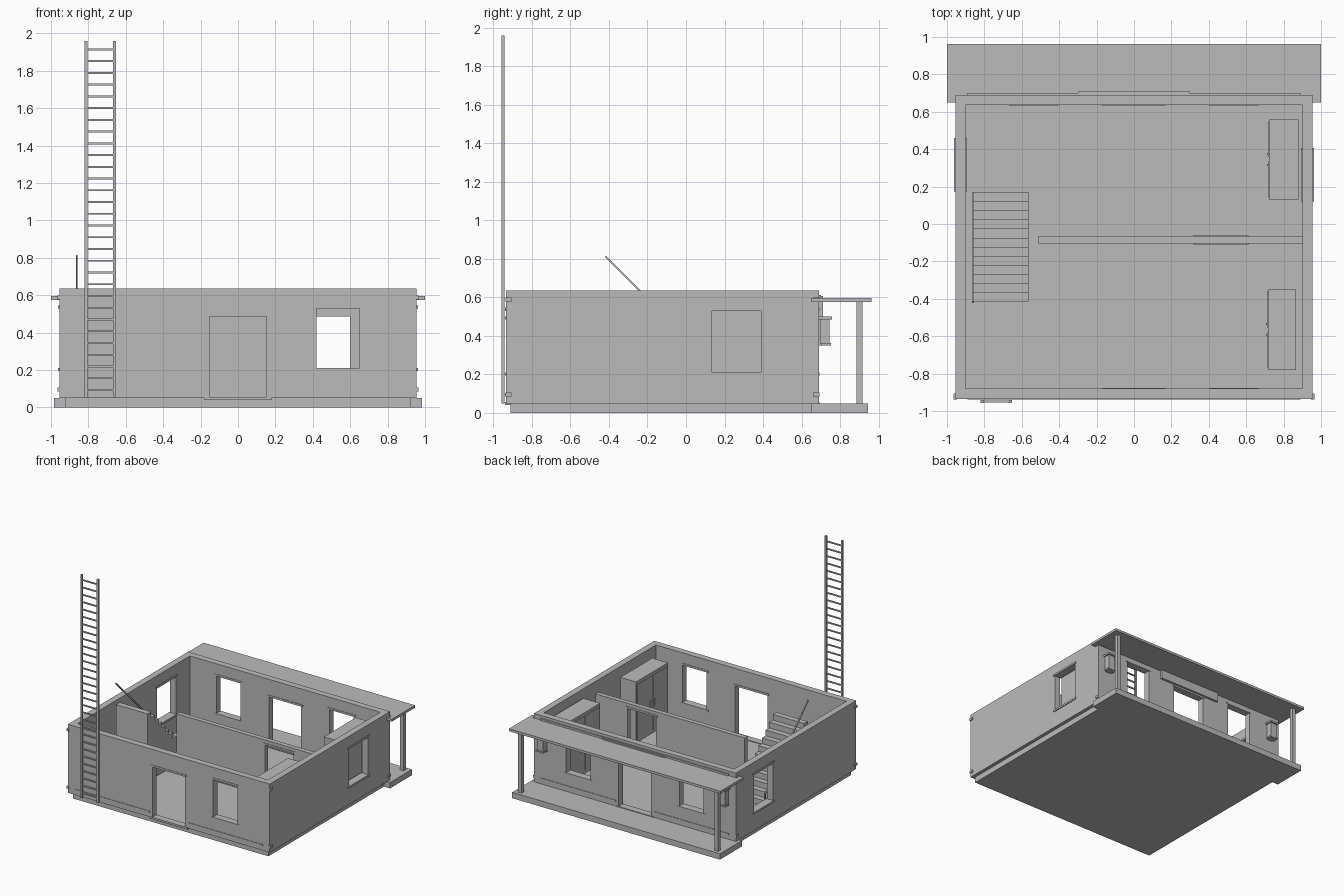
import bpy
import bmesh
from mathutils import Vector, Matrix

# Remove the default cube only
default_cube = bpy.data.objects.get("Cube")
if default_cube:
    bpy.data.objects.remove(default_cube, do_unlink=True)

# Single flat colour
GREY = (0.5, 0.5, 0.5, 1.0)
plaster = bpy.data.materials.new("plain_grey")
plaster.use_nodes = True
plaster.diffuse_color = GREY
plaster.node_tree.nodes["Principled BSDF"].inputs["Base Color"].default_value = GREY


def make_object(name, bm):
    mesh = bpy.data.meshes.new(name)
    bm.to_mesh(mesh)
    bm.free()
    mesh.materials.append(plaster)
    obj = bpy.data.objects.new(name, mesh)
    bpy.context.scene.collection.objects.link(obj)
    return obj


def add_box(bm, x, y, z):
    """Add a box given its (min, max) span along each axis."""
    centre = Vector([(s[0] + s[1]) / 2 for s in (x, y, z)])
    size = Vector([s[1] - s[0] for s in (x, y, z)])
    matrix = Matrix.Translation(centre) @ Matrix.Diagonal(size.to_4d())
    bmesh.ops.create_cube(bm, size=1, matrix=matrix)


def boxes(name, *spans):
    bm = bmesh.new()
    for x, y, z in spans:
        add_box(bm, x, y, z)
    return make_object(name, bm)


def cut(target, *spans):
    """Subtract box-shaped openings from the target."""
    for span in spans:
        cutter = boxes("opening_cutter", span)
        cutter.hide_render = True
        mod = target.modifiers.new("opening", 'BOOLEAN')
        mod.operation = 'DIFFERENCE'
        mod.solver = 'EXACT'
        mod.object = cutter
        bpy.context.view_layer.objects.active = target
        bpy.ops.object.modifier_apply(modifier=mod.name)
        bpy.data.objects.remove(cutter, do_unlink=True)


def around(centre, half):
    return (centre - half, centre + half)


# Main dimensions
SIDE, FRONT, BACK = 0.955, -0.935, 0.69
THICK = 0.055
FLOOR, TOP = 0.05, 0.635
IN_SIDE, IN_FRONT, IN_BACK = SIDE - THICK, FRONT + THICK, BACK - THICK
window_z = (0.21, 0.53)
door_z = (0.04, 0.485)
door_x = around(0, 0.153)
window_x = (0.42, 0.65)
mirror_window_x = (-0.65, -0.42)
east_window_y = (0.135, 0.39)
west_window_y = (0.19, 0.445)
through_front = (FRONT - 0.1, IN_FRONT + 0.1)
through_back = (IN_BACK - 0.1, BACK + 0.1)
through_east = (IN_SIDE - 0.1, SIDE + 0.1)
through_west = (-SIDE - 0.1, -IN_SIDE + 0.1)

# Foundation and porch slab
boxes("foundation", ((-0.925, 0.925), (-0.91, 0.66), (0, FLOOR)))
boxes("porch_slab", ((-0.983, 0.983), (0.65, 0.945), (0, FLOOR)))

# Outer walls with door and window openings
walls = boxes("outer_walls", ((-SIDE, SIDE), (FRONT, BACK), (FLOOR, TOP)))
cut(walls,
    ((-IN_SIDE, IN_SIDE), (IN_FRONT, IN_BACK), (-1, 1)),
    (door_x, through_front, door_z),
    (window_x, through_front, window_z),
    (door_x, through_back, door_z),
    (window_x, through_back, window_z),
    (mirror_window_x, through_back, window_z),
    (through_east, east_window_y, window_z),
    (through_west, west_window_y, window_z))

# Dividing wall with its doorway
divider_y = (-0.105, -0.065)
inner_door_x = (0.33, 0.6)
divider = boxes("dividing_wall", ((-0.51, IN_SIDE), divider_y, (FLOOR, 0.528)))
cut(divider, (inner_door_x, around(-0.085, 0.1), door_z))


# Thin lintels and sills, on both faces of the wall
def trims(name, spans, faces, heights, along_x, depth):
    bm = bmesh.new()
    across = (faces[0] - depth, faces[1] + depth)
    for low, high in spans:
        along = (low - 0.015, high + 0.015)
        for z in heights:
            # two strips, one proud of each wall face
            for strip in ((across[0], faces[0]), (faces[1], across[1])):
                if along_x:
                    add_box(bm, along, strip, around(z, 0.008))
                else:
                    add_box(bm, strip, along, around(z, 0.008))
    make_object(name, bm)


window_edges = (window_z[0] - 0.008, window_z[1] + 0.008)
door_edge = (door_z[1] + 0.008,)
front_faces, back_faces = (FRONT, IN_FRONT), (IN_BACK, BACK)
trims("front_window_trim", [window_x], front_faces, window_edges, True, 0.004)
trims("back_window_trim", [window_x, mirror_window_x], back_faces, window_edges, True, 0.004)
trims("front_door_lintel", [door_x], front_faces, door_edge, True, 0.004)
trims("back_door_lintel", [door_x], back_faces, door_edge, True, 0.004)
trims("inner_door_lintel", [inner_door_x], divider_y, door_edge, True, 0.004)
trims("east_window_trim", [east_window_y], (IN_SIDE, SIDE), window_edges, False, 0.007)
trims("west_window_trim", [west_window_y], (-SIDE, -IN_SIDE), window_edges, False, 0.007)

# Door sills
boxes("door_sills",
      (around(0, 0.18), (FRONT - 0.004, IN_FRONT), (0.04, 0.056)),
      (around(0, 0.18), (IN_BACK, BACK + 0.004), (0.04, 0.056)))

# Beam ends at the corners and base strips beside the front and back doors
bm = bmesh.new()
for side in (-1, 1):
    for y in ((FRONT - 0.002, FRONT + 0.03), (BACK - 0.03, BACK + 0.002)):
        for z in (0.095, 0.588):
            add_box(bm, around(side * SIDE, 0.009), y, around(z, 0.011))
    for y in (FRONT, BACK):
        add_box(bm, around(side * 0.535, 0.355), around(y, 0.004), around(0.095, 0.006))
make_object("beam_ends_and_base_strips", bm)

# Porch roof, posts, wall strip and blank sign board
boxes("porch_roof", ((-1, 1), (0.65, 0.963), (0.575, 0.596)))
boxes("porch_posts", *[(around(s * 0.93, 0.016), (0.885, 0.917), (FLOOR, 0.58)) for s in (-1, 1)])
boxes("wall_strip", (around(0, 0.89), (BACK, BACK + 0.01), (0.59, 0.612)))
boxes("sign_board", (around(0, 0.297), (BACK, BACK + 0.021), (0.5, 0.606)))

# Porch lanterns: wall plate, body and overhanging cap
for label, x in (("left", 0.86), ("right", -0.86)):
    boxes(label + "_lantern",
          (around(x, 0.022), (BACK, BACK + 0.012), (0.35, 0.5)),
          (around(x, 0.03), (BACK + 0.005, BACK + 0.055), (0.36, 0.49)),
          (around(x, 0.042), (BACK, BACK + 0.068), (0.485, 0.5)),
          (around(x, 0.038), (BACK + 0.01, BACK + 0.062), (0.35, 0.362)))

# Tall ladder
RUNGS = 30
bm = bmesh.new()
for x in (-0.813, -0.659):
    add_box(bm, around(x, 0.008), (-0.957, -0.941), (0.05, 1.96))
for i in range(RUNGS):
    add_box(bm, (-0.81, -0.66), around(-0.949, 0.005), around(0.093 + i * 0.0628, 0.005))
make_object("ladder", bm)

# Solid staircase: stepped profile extruded sideways
STEPS = 12
stair_x, stair_y = (-0.862, -0.565), (-0.415, 0.17)
run = (stair_y[1] - stair_y[0]) / STEPS
rise = (TOP - 0.005 - FLOOR) / STEPS
profile = [(stair_y[0], FLOOR), (stair_y[1], FLOOR)]
for i in range(STEPS):
    for y_index in (i, i + 1):
        profile.append((stair_y[1] - run * y_index, FLOOR + rise * (i + 1)))
bm = bmesh.new()
face = bm.faces.new([bm.verts.new((stair_x[0], y, z)) for y, z in profile])
side = bmesh.ops.extrude_face_region(bm, geom=[face])["geom"]
moved = [v for v in side if isinstance(v, bmesh.types.BMVert)]
bmesh.ops.translate(bm, verts=moved, vec=(stair_x[1] - stair_x[0], 0, 0))
bmesh.ops.recalc_face_normals(bm, faces=bm.faces)
make_object("staircase", bm)

# Sloping handrail
rail_low, rail_high = Vector((-0.862, 0.165, 0.23)), Vector((-0.862, -0.418, 0.812))
direction = rail_high - rail_low
bm = bmesh.new()
matrix = (Matrix.Translation((rail_low + rail_high) / 2)
          @ direction.to_track_quat('Z', 'X').to_matrix().to_4x4()
          @ Matrix.Diagonal((0.01, 0.01, direction.length, 1)))
bmesh.ops.create_cube(bm, size=1, matrix=matrix)
add_box(bm, around(-0.862, 0.005), around(0.163, 0.005), (FLOOR, 0.235))
make_object("handrail", bm)


# Cupboards with paired doors and handles
def cupboard(name, x, y):
    middle = (y[0] + y[1]) / 2
    bm = bmesh.new()
    add_box(bm, x, y, (FLOOR, 0.57))
    for s in (-1, 1):
        half = (y[1] - y[0]) / 4
        door_y = around(middle + s * half, half - 0.012)
        add_box(bm, (x[0] - 0.006, x[0]), door_y, (0.075, 0.545))
        add_box(bm, (x[0] - 0.012, x[0]), around(middle + s * 0.03, 0.005), (0.28, 0.34))
    make_object(name, bm)


cupboard("back_cupboard", (0.722, 0.88), (0.13, 0.56))
cupboard("front_cupboard", (0.717, 0.866), (-0.78, -0.35))
